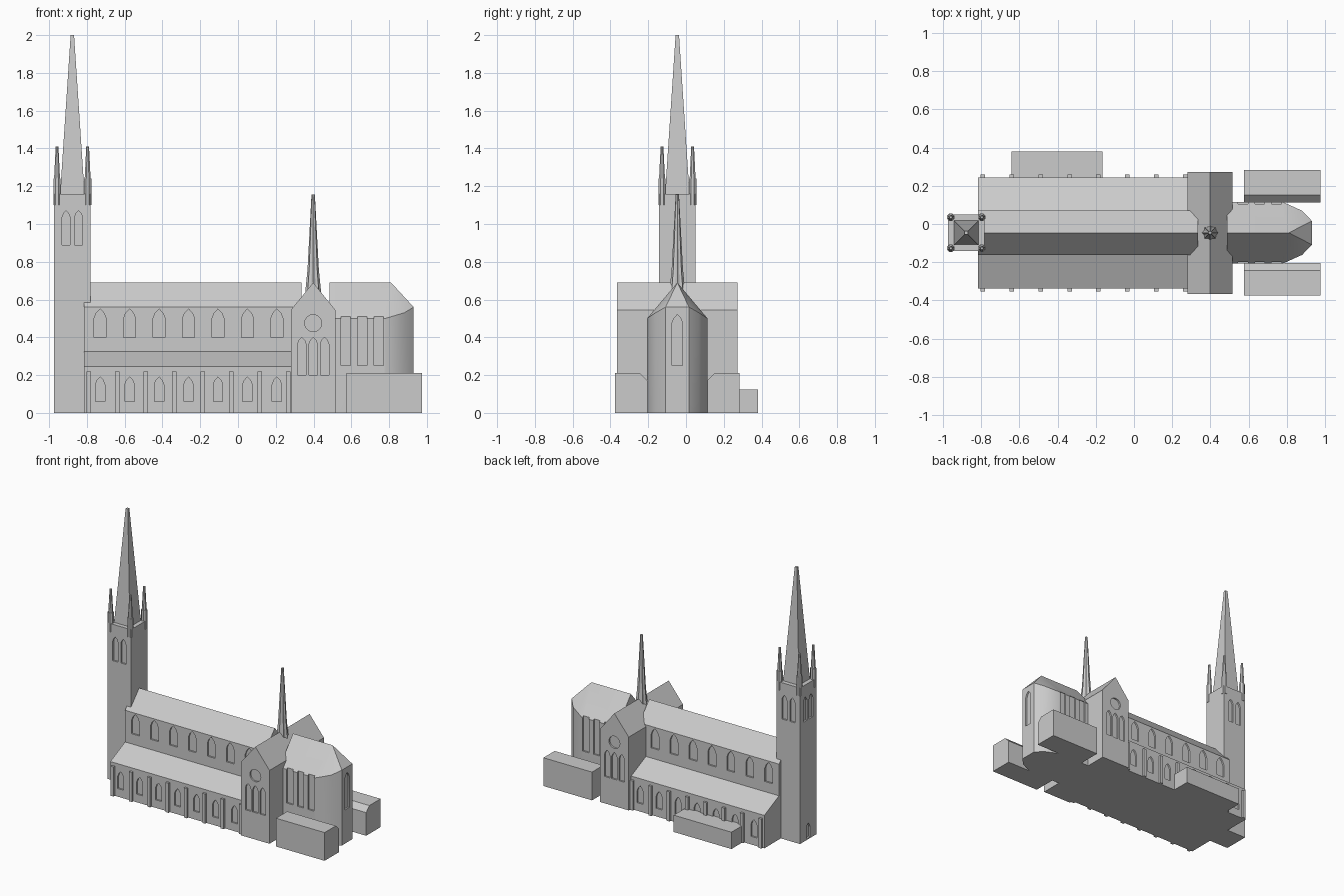
import bpy, bmesh, math
from mathutils import Vector

if "Cube" in bpy.data.objects:
    bpy.data.objects.remove(bpy.data.objects["Cube"])

C = -0.046  # y of the church axis
stone = bpy.data.materials.new("light_grey_stone")
stone.diffuse_color = (0.6, 0.6, 0.6, 1)
stone.use_nodes = True
stone.node_tree.nodes["Principled BSDF"].inputs["Base Color"].default_value = stone.diffuse_color


def finish(name, bm):
    """Turn a bmesh into a named stone object."""
    bmesh.ops.recalc_face_normals(bm, faces=bm.faces)
    me = bpy.data.meshes.new(name)
    bm.to_mesh(me)
    bm.free()
    me.materials.append(stone)
    ob = bpy.data.objects.new(name, me)
    bpy.context.collection.objects.link(ob)
    return ob


def hull(name, pts):
    """Convex solid around the given points."""
    bm = bmesh.new()
    verts = [bm.verts.new(p) for p in pts]
    res = bmesh.ops.convex_hull(bm, input=verts)
    junk = {g for g in res["geom_interior"] + res["geom_unused"]
            if isinstance(g, bmesh.types.BMVert)}
    bmesh.ops.delete(bm, geom=list(junk), context='VERTS')
    bmesh.ops.dissolve_limit(bm, angle_limit=0.01, verts=bm.verts, edges=bm.edges)
    return finish(name, bm)


def box(name, x0, x1, y0, y1, z0, z1):
    return hull(name, [(x, y, z) for x in (x0, x1) for y in (y0, y1) for z in (z0, z1)])


def along_x(name, x0, x1, profile):
    """Extrude a (half width, z) profile, mirrored about the axis, along x."""
    return hull(name, [(x, C + s * w, z) for x in (x0, x1) for s in (-1, 1) for w, z in profile])


def loft(name, x, y, rings, n, inner=1.0, turn=0.0):
    """Stack of (radius, z) rings; inner < 1 makes every other point recede."""
    bm = bmesh.new()
    loops = []
    for r, z in rings:
        loops.append([bm.verts.new((
            x + r * (inner if i % 2 else 1) * math.cos(2 * math.pi * i / n + turn),
            y + r * (inner if i % 2 else 1) * math.sin(2 * math.pi * i / n + turn), z))
            for i in range(n)])
    for a, b in zip(loops, loops[1:]):
        for i in range(n):
            j = (i + 1) % n
            bm.faces.new((a[i], a[j], b[j], b[i]))
    bm.faces.new(loops[0][::-1])
    bm.faces.new(loops[-1])
    return finish(name, bm)


def lancet(w, z0, z1):
    """Pointed window outline as (u, z)."""
    h, s = w / 2, z1 - 0.8 * w
    return [(-h, z0), (h, z0), (h, s), (h * 0.62, s + 0.48 * w), (0, z1),
            (-h * 0.62, s + 0.48 * w), (-h, s)]


def rect(w, z0, z1):
    return [(-w / 2, z0), (w / 2, z0), (w / 2, z1), (-w / 2, z1)]


def carve(ob, cuts, depth=0.012):
    """Recess outlines into walls; each cut is (x, y, axis of the wall normal, outline)."""
    bm = bmesh.new()
    for x, y, axis, outline in cuts:
        n = Vector((1, 0, 0)) if axis == 'X' else Vector((0, 1, 0))
        t = Vector((0, 1, 0)) if axis == 'X' else Vector((1, 0, 0))
        o = Vector((x, y, 0))
        a, b = [[bm.verts.new(o + t * u + Vector((0, 0, z)) + n * d) for u, z in outline]
                for d in (-depth, depth)]
        bm.faces.new(a)
        bm.faces.new(b[::-1])
        for i in range(len(a)):
            j = (i + 1) % len(a)
            bm.faces.new((a[i], b[i], b[j], a[j]))
    cutter = finish("window_cutter", bm)
    cutter.hide_render = True
    mod = ob.modifiers.new("recess", 'BOOLEAN')
    mod.object, mod.operation, mod.solver = cutter, 'DIFFERENCE', 'EXACT'
    dg = bpy.context.evaluated_depsgraph_get()
    me = bpy.data.meshes.new_from_object(ob.evaluated_get(dg))
    ob.modifiers.clear()
    ob.data = me
    bpy.data.objects.remove(cutter)


bays = [-0.73 + 0.156 * i for i in range(7)]

# Nave with clerestory windows
nave = along_x("nave", -0.815, 0.335, [(0.117, 0), (0.117, 0.56), (0, 0.69)])
carve(nave, [(x, C + s * 0.117, 'Y', lancet(0.065, 0.40, 0.55)) for x in bays for s in (-1, 1)])

# Side aisles with lean-to roofs, windows and buttresses
aisles = along_x("side_aisles", -0.815, 0.3, [(0.29, 0), (0.29, 0.245), (0.116, 0.325)])
carve(aisles, [(x, C + s * 0.29, 'Y', lancet(0.05, 0.06, 0.19)) for x in bays for s in (-1, 1)])
for i in range(8):
    x = -0.79 + 0.151 * i
    for side, s in (("front", -1), ("back", 1)):
        ys = sorted((C + s * 0.28, C + s * 0.306))
        box(f"{side}_buttress_{i + 1}", x - 0.012, x + 0.012, ys[0], ys[1], 0, 0.22)

# Transept with three lancets and a round window on each gable
TX = 0.398
transept = hull("transept", [(x, C + s * 0.319, z) for s in (-1, 1) for x, z in
                             ((0.28, 0), (0.515, 0), (0.28, 0.545), (0.515, 0.545), (TX, 0.69))])
rose = [(0.045 * math.cos(math.pi * i / 10), 0.475 + 0.045 * math.sin(math.pi * i / 10))
        for i in range(20)]
cuts = []
for s in (-1, 1):
    cuts += [(TX + d, C + s * 0.319, 'Y', lancet(0.045, 0.20, 0.40)) for d in (-0.06, 0, 0.06)]
    cuts.append((TX, C + s * 0.319, 'Y', rose))
carve(transept, cuts)

# Choir with faceted apse
plan = [(0.485, 0.16, 0.50), (0.78, 0.16, 0.50), (0.88, 0.115, 0.53), (0.93, 0.062, 0.56)]
pts = [(x, C + s * w, z) for x, w, top in plan for s in (-1, 1) for z in (0, top)]
choir = hull("choir", pts + [(0.485, C, 0.69), (0.81, C, 0.69)])
cuts = [(x, C + s * 0.16, 'Y', rect(0.05, 0.25, 0.51)) for x in (0.57, 0.657, 0.745) for s in (-1, 1)]
carve(choir, cuts + [(0.93, C, 'X', lancet(0.055, 0.25, 0.52))])
bpy.context.view_layer.objects.active = choir
choir.select_set(True)
bpy.ops.object.shade_smooth_by_angle(angle=math.radians(30))

# Low annexes beside the choir, bevelled toward it
for side, s in (("front", -1), ("back", 1)):
    hull(f"{side}_annex", [(x, C + s * w, z) for x in (0.575, 0.975) for w, z in
                           ((0.159, 0), (0.329, 0), (0.329, 0.21), (0.197, 0.21), (0.159, 0.172))])

# Low chapel against the back aisle
box("back_chapel", -0.64, -0.165, 0.235, 0.38, 0, 0.125)

# Tower with belfry windows on three sides and a west door
X, H = -0.877, 0.096
tower = box("tower", X - H, X + H, C - H, C + H, 0, 1.16)
cuts = [(X - H, C, 'X', lancet(0.045, 0.01, 0.12))]
for d in (-0.033, 0.033):
    belfry = lancet(0.042, 0.89, 1.07)
    cuts += [(X + d, C - H, 'Y', belfry), (X + d, C + H, 'Y', belfry), (X - H, C + d, 'X', belfry)]
carve(tower, cuts)

# Tower spire and corner pinnacles
q = math.sqrt(2)
loft("tower_spire", X, C, [(0.065 * q, 1.155), (0.009 * q, 2.0)], 4, turn=math.pi / 4)
for i, (sx, sy) in enumerate(((-1, -1), (1, -1), (1, 1), (-1, 1))):
    loft(f"pinnacle_{i + 1}", X + sx * 0.081, C + sy * 0.081,
         [(0.021, 1.10), (0.021, 1.24), (0.017, 1.24), (0.008, 1.41)], 8, turn=math.pi / 8)

# Fluted spire over the crossing
loft("crossing_spire", TX, C, [(0.045, 0.60), (0.04, 0.66), (0.03, 0.76), (0.009, 1.155)],
     16, inner=0.82)
